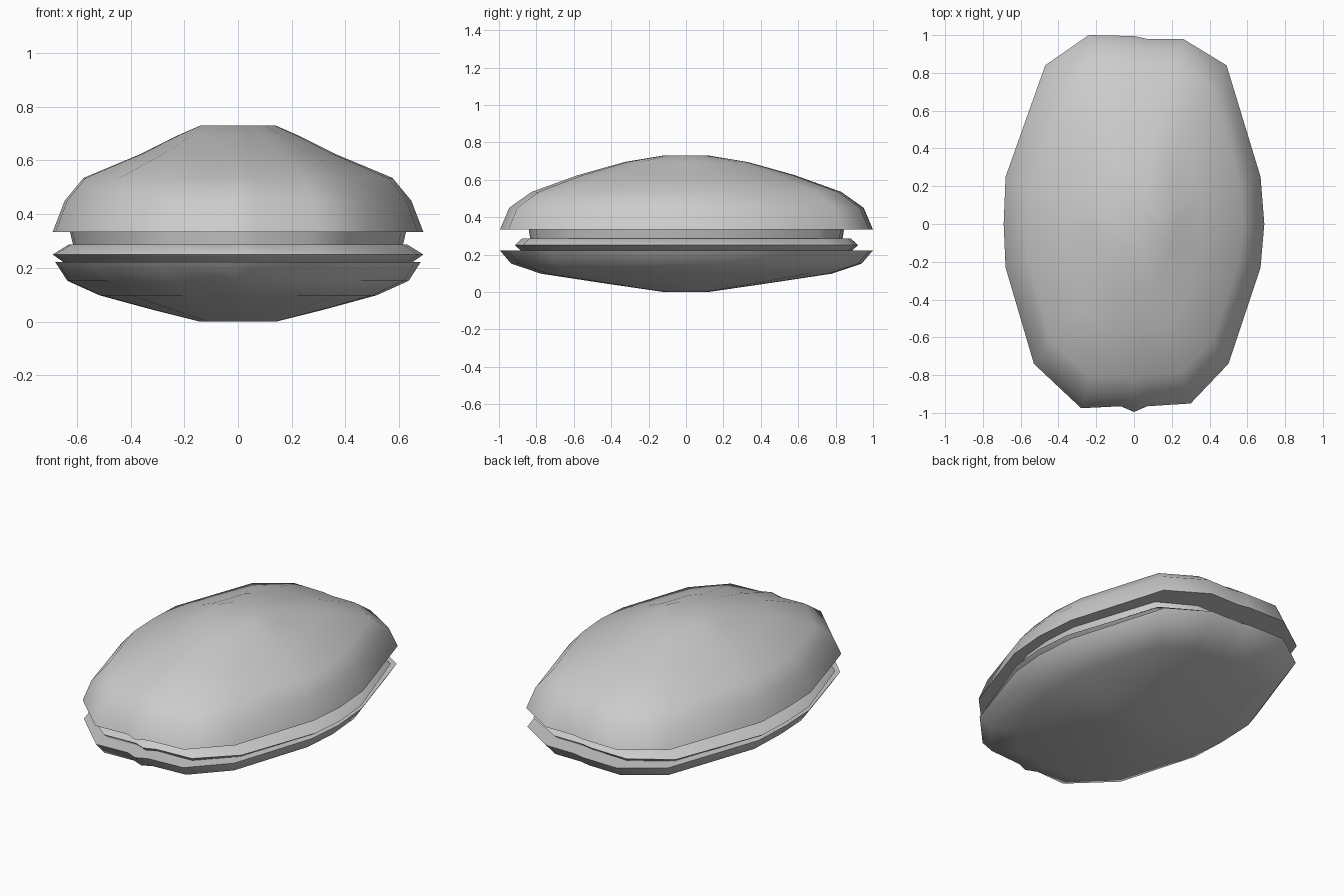
import bpy, bmesh, math

if "Cube" in bpy.data.objects:
    bpy.data.objects.remove(bpy.data.objects["Cube"])

# Slightly irregular oval outline seen from above
OUTLINE = [(0.0, 0.995), (0.07, 0.98), (0.26, 0.98), (0.49, 0.84), (0.67, 0.25),
           (0.69, 0.0), (0.67, -0.23), (0.50, -0.74), (0.30, -0.95), (0.07, -0.965),
           (0.0, -0.995), (-0.07, -0.965), (-0.28, -0.975), (-0.53, -0.74),
           (-0.68, -0.23), (-0.69, 0.0), (-0.68, 0.25), (-0.47, 0.84), (-0.24, 1.0)]


def loft(name, rings):
    """Closed stack of outline rings, each given as (half width, half length, z)."""
    bm = bmesh.new()
    loops = [[bm.verts.new((x * w / 0.69, y * l, z)) for x, y in OUTLINE]
             for w, l, z in rings]
    n = len(OUTLINE)
    for a, b in zip(loops, loops[1:]):
        for i in range(n):
            j = (i + 1) % n
            bm.faces.new((a[i], a[j], b[j], b[i]))
    bm.faces.new(loops[0])
    bm.faces.new(loops[-1][::-1])
    bmesh.ops.recalc_face_normals(bm, faces=bm.faces)
    bmesh.ops.triangulate(bm, faces=[f for f in bm.faces if len(f.verts) > 4])
    mesh = bpy.data.meshes.new(name)
    bm.to_mesh(mesh)
    bm.free()
    obj = bpy.data.objects.new(name, mesh)
    bpy.context.collection.objects.link(obj)
    bpy.ops.object.select_all(action='DESELECT')
    obj.select_set(True)
    bpy.context.view_layer.objects.active = obj
    bpy.ops.object.shade_smooth_by_angle(angle=math.radians(45))
    return obj


# Domed upper shell with a flat underside
loft("upper_shell", [(0.69, 1.0, 0.333), (0.645, 0.95, 0.45), (0.575, 0.83, 0.535),
                     (0.36, 0.58, 0.625), (0.22, 0.33, 0.695), (0.14, 0.12, 0.73)])

# Recessed layer below the upper shell
loft("inner_layer", [(0.61, 0.835, 0.27), (0.625, 0.845, 0.333)])

# Bulging filling layer
loft("filling", [(0.64, 0.88, 0.215), (0.69, 0.92, 0.25), (0.63, 0.88, 0.287)])

# Shallow lower shell
loft("lower_shell", [(0.14, 0.12, 0.0), (0.32, 0.43, 0.045), (0.515, 0.78, 0.098),
                     (0.635, 0.94, 0.152), (0.68, 1.0, 0.222)])
